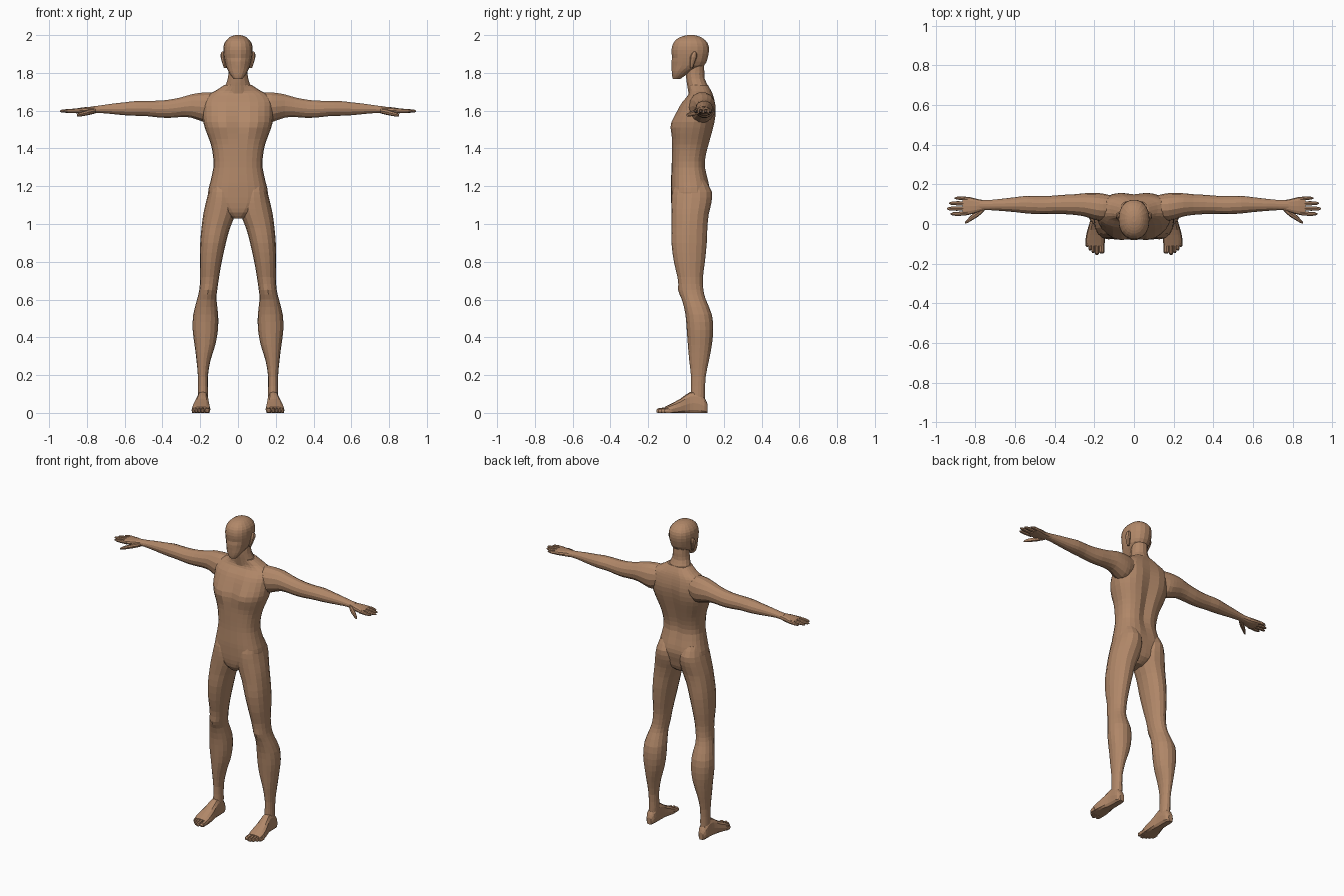
import bpy, bmesh, math
from math import exp

skin = bpy.data.materials.new("tan_skin")
skin.diffuse_color = (0.44, 0.245, 0.14, 1)


def refine(rings):
    """Insert a smooth ring between each pair (Catmull-Rom midpoint)."""
    out, n = [], len(rings)
    for i in range(n - 1):
        a, b = rings[max(i - 1, 0)], rings[i]
        c, d = rings[i + 1], rings[min(i + 2, n - 1)]
        out.append(b)
        out.append(tuple((9 * (q + r) - p - s) / 16 for p, q, r, s in zip(a, b, c, d)))
    return out + [rings[-1]]


def loft(name, axis, rings, sides=12, power=2.2, mirror=True, shape=None, smooth=True):
    """Skin rings (t, u0, u1, v0, v1) along an axis with rounded-box sections."""
    bm = bmesh.new()
    loops = []
    for t, u0, u1, v0, v1 in (refine(rings) if smooth else rings):
        loop = []
        for k in range(sides):
            a = 2 * math.pi * (k + 0.0) / sides
            c, s = math.cos(a), math.sin(a)
            u = (u0 + u1) / 2 + (u1 - u0) / 2 * math.copysign(abs(c) ** (2 / power), c)
            v = (v0 + v1) / 2 + (v1 - v0) / 2 * math.copysign(abs(s) ** (2 / power), s)
            p = {'z': (u, v, t), 'x': (t, u, v), 'y': (u, t, v)}[axis]
            if shape:
                p = shape(*p)
            loop.append(bm.verts.new((p[0], p[1], max(p[2], 0))))
        loops.append(loop)
    for a, b in zip(loops, loops[1:]):
        for k in range(sides):
            j = (k + 1) % sides
            bm.faces.new((a[k], a[j], b[j], b[k]))
    bm.faces.new(loops[0])
    bm.faces.new(loops[-1])
    bmesh.ops.recalc_face_normals(bm, faces=bm.faces)
    me = bpy.data.meshes.new(name)
    bm.to_mesh(me)
    bm.free()
    me.materials.append(skin)
    ob = bpy.data.objects.new(name, me)
    bpy.context.collection.objects.link(ob)
    if mirror:
        m = ob.modifiers.new("mirror", 'MIRROR')
        m.use_mirror_merge = False
    return ob


def bump(x, z, cx, cz, rx, rz):
    return exp(-((x - cx) / rx) ** 2 - ((z - cz) / rz) ** 2)


# Torso: pectorals, breastbone and spine grooves are pushed into the loft
def torso_shape(x, y, z):
    ax = abs(x)
    if y < 0.03:
        y -= 0.018 * bump(ax, z, 0.085, 1.525, 0.06, 0.05)
        y += 0.008 * bump(ax, z, 0, 1.56, 0.02, 0.09)
    elif y > 0.06:
        y -= 0.018 * bump(ax, z, 0, 1.42, 0.025, 0.2)
        y += 0.006 * bump(ax, z, 0.1, 1.58, 0.05, 0.08)
    return x, y, z


torso = [(1.03, .03, -.05, .06), (1.06, .08, -.07, .10), (1.11, .145, -.078, .115),
         (1.17, .158, -.08, .128), (1.22, .147, -.08, .122), (1.30, .130, -.076, .103),
         (1.36, .132, -.075, .107), (1.42, .143, -.075, .122), (1.48, .165, -.074, .138),
         (1.54, .184, -.066, .151), (1.60, .186, -.047, .157), (1.645, .185, -.022, .153),
         (1.68, .165, .008, .145), (1.705, .12, .015, .135), (1.735, .074, .010, .118)]
loft("torso", 'z', [(z, -w, w, a, b) for z, w, a, b in torso], 24, 2.5, False, torso_shape)

# Neck
neck = [(1.69, .085, .012, .128), (1.73, .068, .006, .118), (1.77, .054, .0, .1),
        (1.81, .05, .0, .098), (1.85, .05, .01, .095)]
loft("neck", 'z', [(z, -w, w, a, b) for z, w, a, b in neck], 14, 2, False)


# Head: the face is drawn in below the brow, with a low nose ridge
def head_shape(x, y, z):
    if y < -0.03:
        y -= 0.006 * bump(abs(x), z, 0, 1.85, 0.014, 0.025)
        y += 0.007 * bump(abs(x), z, 0.032, 1.885, 0.018, 0.014)
    return x, y, z


head = [(1.768, .022, -.07, -.03), (1.785, .037, -.074, -.005), (1.81, .052, -.076, .035),
        (1.84, .065, -.076, .098), (1.88, .074, -.077, .116), (1.92, .078, -.078, .123),
        (1.955, .073, -.07, .117), (1.98, .055, -.048, .095), (1.994, .035, -.018, .068),
        (2.0, .012, .01, .04)]
loft("head", 'z', [(z, -w, w, a, b) for z, w, a, b in head], 18, 2.2, False, head_shape)

# Ears
loft("ear", 'z', [(1.825, .062, .074, .022, .036), (1.85, .062, .083, .02, .045),
                  (1.885, .066, .092, .022, .058), (1.905, .068, .09, .032, .056),
                  (1.912, .07, .084, .04, .05)], 8)

# Legs: hip, thigh, knee, calf and ankle
leg = [(1.23, .03, .138, -.055, .105), (1.17, .012, .156, -.074, .137),
       (1.11, .003, .171, -.078, .134), (1.05, .014, .184, -.077, .12),
       (0.98, .042, .193, -.076, .113), (0.90, .064, .2, -.077, .11),
       (0.80, .086, .202, -.064, .1), (0.72, .1, .2, -.045, .09),
       (0.65, .11, .205, -.034, .092), (0.60, .114, .217, -.02, .105),
       (0.52, .105, .237, -.003, .137), (0.44, .106, .24, .004, .144),
       (0.36, .12, .23, .01, .137), (0.28, .145, .22, .017, .122),
       (0.19, .16, .212, .027, .104), (0.10, .158, .212, .026, .1),
       (0.05, .16, .212, .02, .1)]


def leg_shape(x, y, z):
    if y < 0.03:
        y -= 0.008 * bump(x, z, .155, .64, .03, .035)
    return x, y, z


loft("leg", 'z', leg, 16, 2.15, True, leg_shape)

# Feet with flat soles
loft("foot", 'y', [(.114, .172, .203, -.003, .045), (.098, .16, .215, -.01, .08),
                   (.06, .157, .217, -.01, .11), (.02, .156, .22, -.01, .11),
                   (-.03, .15, .235, -.01, .075), (-.08, .146, .245, -.01, .048),
                   (-.112, .15, .24, -.01, .032)], 12, 2.6)

# Toes
for i, (x, tip, w) in enumerate([(.163, -.150, .014), (.187, -.157, .010), (.205, -.147, .009),
                                 (.221, -.133, .009), (.236, -.115, .009)]):
    loft(f"toe_{i + 1}", 'y', [(-.075, x - w, x + w, -.004, .034), (tip + .022, x - w, x + w, -.004, .026),
                               (tip + .008, x - w, x + w, -.003, .024),
                               (tip, x - w * .5, x + w * .5, .004, .015)], 8, 2.2, smooth=False)

# Arms: deltoid, upper arm, elbow, forearm and wrist
arm = [(.10, .03, .14, 1.57, 1.69), (.155, .015, .153, 1.535, 1.699), (.20, .022, .157, 1.545, 1.696),
       (.25, .038, .155, 1.562, 1.687), (.30, .046, .15, 1.565, 1.672), (.36, .05, .147, 1.561, 1.66),
       (.42, .05, .142, 1.563, 1.654), (.48, .05, .14, 1.57, 1.653), (.54, .053, .142, 1.572, 1.652),
       (.60, .06, .135, 1.575, 1.645), (.67, .066, .127, 1.582, 1.637), (.73, .07, .121, 1.587, 1.628),
       (.78, .068, .122, 1.586, 1.622)]
loft("arm", 'x', arm, 14, 2.1)

# Palms
loft("palm", 'x', [(.75, .072, .119, 1.588, 1.622), (.79, .058, .126, 1.584, 1.62),
                   (.83, .047, .136, 1.584, 1.616), (.865, .044, .138, 1.587, 1.61)], 12, 2.6)

# Fingers
for i, (y, tip, w) in enumerate([(.055, .925, .0105), (.079, .943, .011), (.103, .932, .0105),
                                 (.126, .905, .009)]):
    e = (y - .09) * .12
    loft(f"finger_{i + 1}", 'x', [(.84, y - w, y + w, 1.587, 1.612),
                                  (.5 * (.85 + tip), y + e - w, y + e + w, 1.588, 1.609),
                                  (tip - .012, y + e - w * .8, y + e + w * .8, 1.59, 1.606),
                                  (tip, y + e - w * .35, y + e + w * .35, 1.594, 1.601)], 8, 2.2, smooth=False)

# Thumbs
loft("thumb", 'x', [(.755, .066, .1, 1.586, 1.612), (.785, .038, .075, 1.578, 1.608),
                    (.815, .02, .05, 1.572, 1.598), (.838, .006, .027, 1.569, 1.59),
                    (.853, .001, .011, 1.57, 1.58)], 8)
